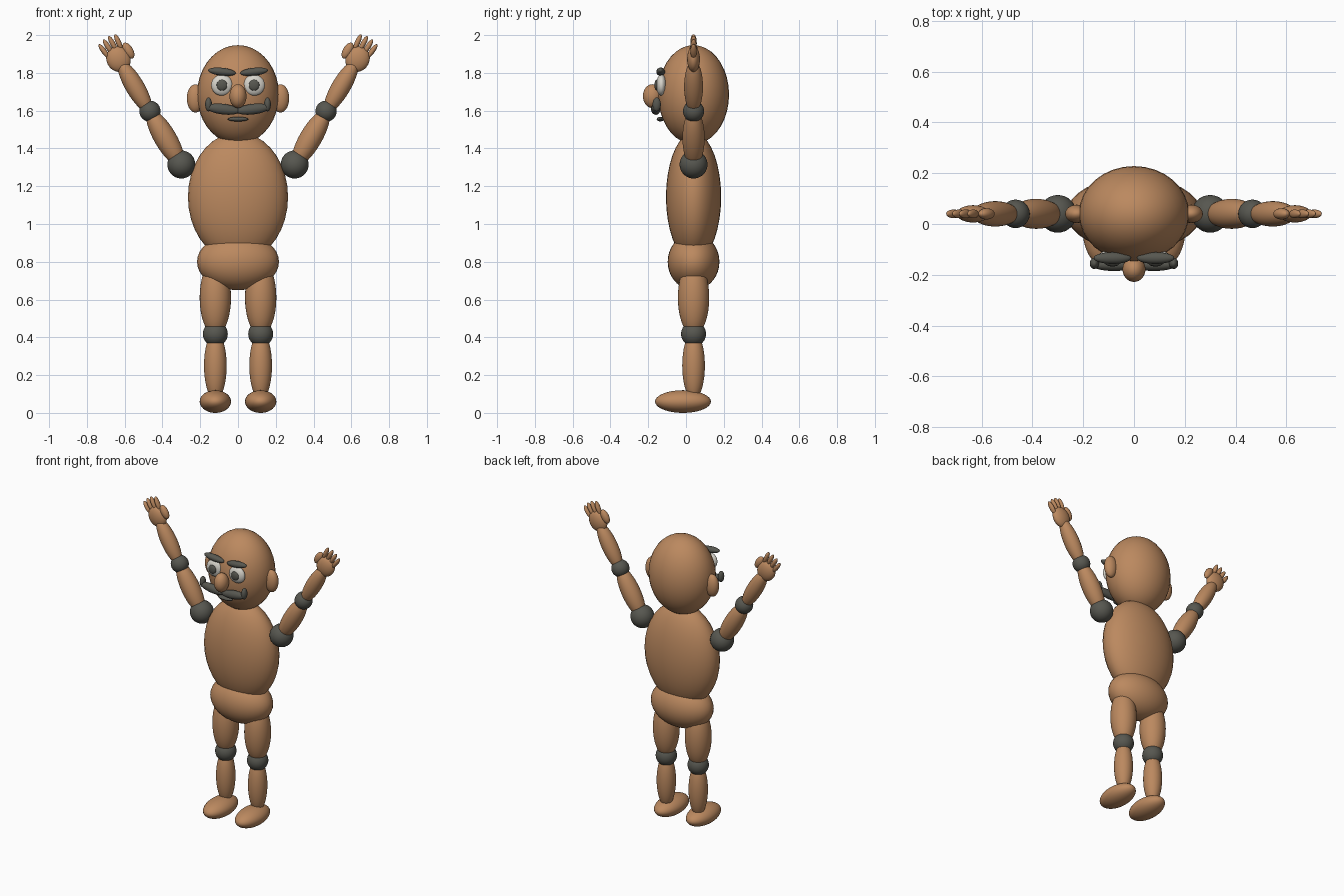
import bpy
import math

if "Cube" in bpy.data.objects:
    bpy.data.objects.remove(bpy.data.objects["Cube"])


def material(name, rgb):
    m = bpy.data.materials.new(name)
    m.diffuse_color = (*rgb, 1)
    m.use_nodes = True
    m.node_tree.nodes["Principled BSDF"].inputs["Base Color"].default_value = m.diffuse_color
    return m


SKIN = material("warm tan", (0.50, 0.25, 0.115))
DARK = material("charcoal", (0.095, 0.095, 0.08))
WHITE = material("eye white", (0.68, 0.66, 0.60))


def ellipsoid(name, loc, radii, mat=SKIN, tilt=0.0):
    """Smooth ellipsoid, leaned by tilt radians from +z towards +x."""
    bpy.ops.mesh.primitive_uv_sphere_add(segments=32, ring_count=18, radius=1,
                                         location=loc, rotation=(0, tilt, 0))
    ob = bpy.context.object
    ob.name = name
    ob.scale = radii
    ob.data.materials.append(mat)
    bpy.ops.object.shade_smooth()
    return ob


def pair(name, loc, radii, mat=SKIN, tilt=0.0):
    """The same ellipsoid on both sides of the body."""
    x, y, z = loc
    ellipsoid(name + "_left", (x, y, z), radii, mat, tilt)
    ellipsoid(name + "_right", (-x, y, z), radii, mat, -tilt)


Y = 0.04  # depth of the body axis

# Body
ellipsoid("head", (0, Y, 1.685), (0.217, 0.188, 0.262))
ellipsoid("torso", (0, Y, 1.143), (0.265, 0.146, 0.342))
ellipsoid("pelvis", (0, Y, 0.80), (0.217, 0.137, 0.15))

# Legs
pair("thigh", (0.12, Y, 0.61), (0.083, 0.083, 0.20))
pair("knee", (0.12, Y, 0.418), (0.066, 0.066, 0.066), DARK)
pair("shin", (0.12, Y, 0.25), (0.06, 0.06, 0.18))
pair("foot", (0.12, -0.016, 0.06), (0.083, 0.148, 0.06))

# Raised arms
ARM = 0.53
pair("shoulder", (0.30, Y, 1.315), (0.074,) * 3, DARK)
pair("upper_arm", (0.385, Y, 1.455), (0.059, 0.059, 0.175), SKIN, ARM)
pair("elbow", (0.466, Y, 1.597), (0.056,) * 3, DARK)
pair("forearm", (0.546, Y, 1.727), (0.05, 0.05, 0.16), SKIN, ARM)

# Hands: offsets run along the arm and across it
PALM = (0.633, 1.873)


def on_hand(along, across):
    s, c = math.sin(ARM), math.cos(ARM)
    return (PALM[0] + along * s + across * c, Y,
            PALM[1] + along * c - across * s)


pair("palm", on_hand(0, 0), (0.063, 0.034, 0.07), SKIN, ARM)
pair("thumb", on_hand(0.012, -0.068), (0.025, 0.022, 0.047), SKIN, ARM)
for i, along in enumerate((0.077, 0.086, 0.084, 0.074)):
    across = -0.045 + 0.03 * i
    pair(f"finger_{i + 1}", on_hand(along, across), (0.014, 0.017, 0.046),
         SKIN, ARM + across * 2.5)

# Face
pair("ear", (0.225, Y, 1.665), (0.046, 0.036, 0.075))
pair("eye", (0.085, -0.13, 1.735), (0.057, 0.028, 0.056), WHITE)
pair("pupil", (0.085, -0.155, 1.735), (0.028, 0.012, 0.029), DARK)
pair("brow", (0.085, -0.134, 1.806), (0.074, 0.023, 0.021), DARK, -0.11)
ellipsoid("nose", (0, -0.178, 1.677), (0.045, 0.05, 0.063))
pair("moustache", (0.079, -0.16, 1.608), (0.09, 0.025, 0.028), DARK, -0.12)
pair("moustache_tip", (0.156, -0.155, 1.633), (0.018, 0.022, 0.037), DARK)
ellipsoid("mouth", (0, -0.136, 1.555), (0.055, 0.019, 0.012), DARK)
